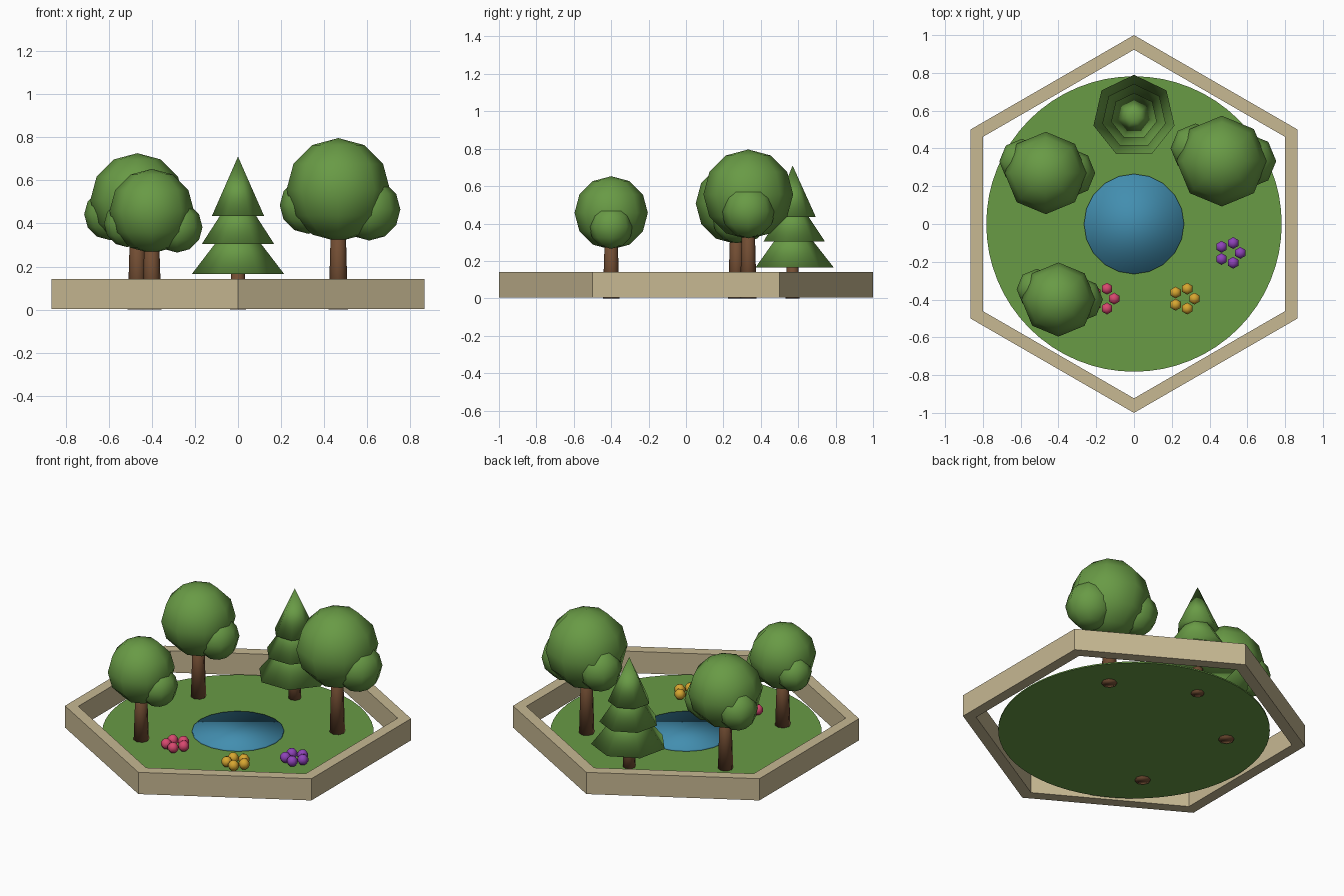
import bpy, bmesh
from math import sin, cos, pi

cube = bpy.data.objects.get("Cube")
if cube:
    bpy.data.objects.remove(cube, do_unlink=True)


def material(name, rgb):
    mat = bpy.data.materials.new(name)
    mat.use_nodes = True
    mat.diffuse_color = (*rgb, 1)
    mat.node_tree.nodes["Principled BSDF"].inputs["Base Color"].default_value = (*rgb, 1)
    return mat


STONE = material("sandstone", (0.57, 0.48, 0.29))
LEAF = material("leaf_green", (0.14, 0.325, 0.06))
BARK = material("bark_brown", (0.17, 0.075, 0.033))
WATER = material("water_blue", (0.055, 0.27, 0.43))
PINK = material("petal_pink", (0.68, 0.065, 0.16))
YELLOW = material("petal_yellow", (0.68, 0.38, 0.03))
PURPLE = material("petal_purple", (0.27, 0.055, 0.48))


def finish(name, mat, smooth):
    ob = bpy.context.object
    ob.name = ob.data.name = name
    ob.data.materials.append(mat)
    for poly in ob.data.polygons:
        poly.use_smooth = smooth
    return ob


def tapered(name, mat, sides, x, y, z0, z1, r0, r1, smooth=True):
    """Upright cylinder, frustum or cone between two heights."""
    bpy.ops.mesh.primitive_cone_add(vertices=sides, radius1=r0, radius2=r1,
                                    depth=z1 - z0, location=(x, y, (z0 + z1) / 2))
    return finish(name, mat, smooth)


def ball(name, mat, centre, r, segments=8, rings=6):
    bpy.ops.mesh.primitive_uv_sphere_add(segments=segments, ring_count=rings,
                                         radius=r, location=centre)
    return finish(name, mat, True)


# Hexagonal border wall
def hex_wall(outer, inner, z0, z1):
    bm = bmesh.new()
    section = ((outer, z0), (outer, z1), (inner, z1), (inner, z0))
    rings = []
    for k in range(6):
        a = pi / 2 + k * pi / 3
        rings.append([bm.verts.new((r * cos(a), r * sin(a), z)) for r, z in section])
    for k in range(6):
        here, there = rings[k], rings[(k + 1) % 6]
        for i in range(4):
            j = (i + 1) % 4
            bm.faces.new((here[i], there[i], there[j], here[j]))
    bmesh.ops.recalc_face_normals(bm, faces=bm.faces)
    mesh = bpy.data.meshes.new("border_wall")
    bm.to_mesh(mesh)
    bm.free()
    mesh.materials.append(STONE)
    bpy.context.collection.objects.link(bpy.data.objects.new("border_wall", mesh))


hex_wall(1.0, 0.923, 0.004, 0.142)

# Lawn and pond
tapered("lawn", LEAF, 64, 0, 0, 0.008, 0.016, 0.782, 0.782, smooth=False)
tapered("pond", WATER, 20, 0, 0, 0.01, 0.026, 0.265, 0.265)


# Round trees: trunk, main crown and two side lobes
def round_tree(name, x, y, z, r):
    tapered(name + "_trunk", BARK, 8, x, y, 0, z - 0.5 * r, 0.045, 0.033)
    ball(name + "_crown", LEAF, (x, y, z), r)
    ball(name + "_lobe_left", LEAF, (x + 0.6 * r, y, z - 0.38 * r), 0.6 * r)
    ball(name + "_lobe_right", LEAF, (x - 0.58 * r, y + 0.28 * r, z - 0.3 * r), 0.55 * r)


round_tree("large_tree", 0.465, 0.333, 0.556, 0.24)
round_tree("middle_tree", -0.467, 0.27, 0.508, 0.218)
round_tree("small_tree", -0.4, -0.4, 0.457, 0.196)

# Pine: trunk and three stacked cones
tapered("pine_trunk", BARK, 8, 0, 0.57, 0, 0.2, 0.038, 0.03)
for i, (z0, z1, r) in enumerate(((0.165, 0.445, 0.22), (0.305, 0.565, 0.172), (0.435, 0.71, 0.124))):
    tapered(f"pine_tier_{i + 1}", LEAF, 7, 0, 0.57, z0, z1, r, 0)

# Flower clusters: five blooms in a ring
for name, mat, x, y in (("pink", PINK, -0.16, -0.395),
                        ("yellow", YELLOW, 0.265, -0.395),
                        ("purple", PURPLE, 0.508, -0.153)):
    for k in range(5):
        a = k * 2 * pi / 5
        ball(f"{name}_flower_{k + 1}", mat,
             (x + 0.055 * cos(a), y + 0.055 * sin(a), 0.05), 0.033, 6, 5)
